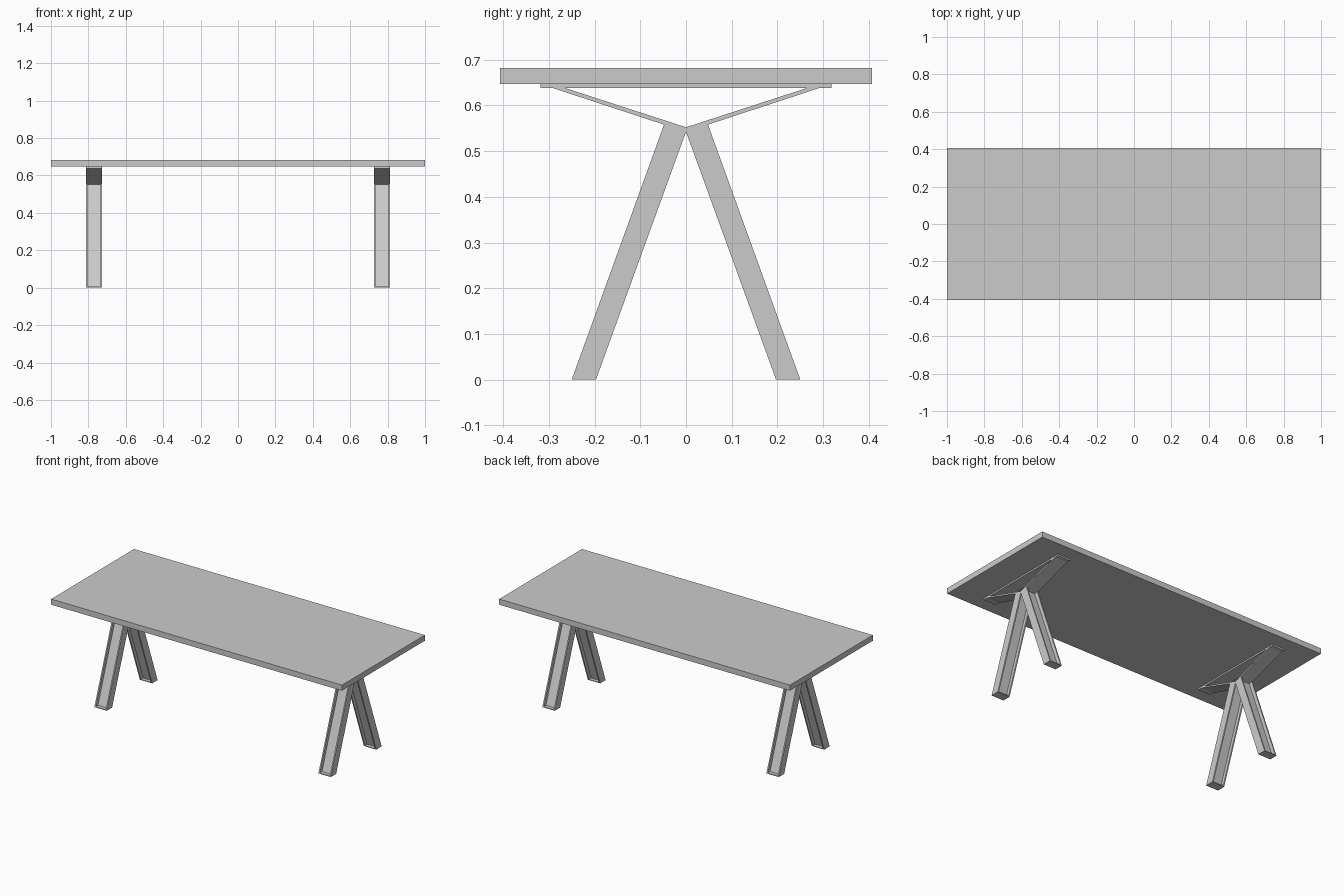
import bpy
import bmesh

cube = bpy.data.objects.get("Cube")
if cube:
    bpy.data.objects.remove(cube)

grey = bpy.data.materials.new("light_grey")
grey.use_nodes = True
colour = (0.6, 0.6, 0.6, 1)
grey.diffuse_color = colour
grey.node_tree.nodes["Principled BSDF"].inputs["Base Color"].default_value = colour


def prism(name, profile, x0, x1, mirror=(False, False)):
    """Extrude a (y, z) profile along x, optionally mirrored in x and y."""
    bm = bmesh.new()
    face = bm.faces.new([bm.verts.new((x0, y, z)) for y, z in profile])
    ext = bmesh.ops.extrude_face_region(bm, geom=[face])
    verts = [v for v in ext["geom"] if isinstance(v, bmesh.types.BMVert)]
    bmesh.ops.translate(bm, verts=verts, vec=(x1 - x0, 0, 0))
    bmesh.ops.recalc_face_normals(bm, faces=bm.faces)
    mesh = bpy.data.meshes.new(name)
    bm.to_mesh(mesh)
    bm.free()
    mesh.materials.append(grey)
    obj = bpy.data.objects.new(name, mesh)
    bpy.context.collection.objects.link(obj)
    if any(mirror):
        mod = obj.modifiers.new("Mirror", "MIRROR")
        mod.use_axis = (mirror[0], mirror[1], False)
        mod.use_mirror_merge = False
    return obj


def rect(y0, y1, z0, z1):
    return [(y0, z0), (y1, z0), (y1, z1), (y0, z1)]


X0, X1 = 0.728, 0.813      # extent of each trestle
WALL = 0.008               # flange thickness
FOOT = 0.005               # foot plate thickness

# Leg outline, outer edge and inner edge from floor to fork
outer = ((-0.25, 0), (-0.048, 0.558))
inner = ((-0.197, 0), (0, 0.542))


def leg_profile(t0, t1, h0=0.0, h1=1.0):
    """Part of the leg: t runs across the thickness, h along the length."""
    def point(t, h):
        a = [p + (q - p) * h for p, q in zip(*outer)]
        b = [p + (q - p) * h for p, q in zip(*inner)]
        return tuple(p + (q - p) * t for p, q in zip(a, b))
    return [point(t0, h0), point(t1, h0), point(t1, h1), point(t0, h1)]


both = (True, True)

# Table top
prism("table_top", rect(-0.407, 0.407, 0.647, 0.682), -1, 1)

# H-section legs: two flanges, a central web and a foot plate
prism("leg_inner_flange", leg_profile(0, 1), X0, X0 + WALL, both)
prism("leg_outer_flange", leg_profile(0, 1), X1 - WALL, X1, both)
prism("leg_web", leg_profile(0.42, 0.58), X0 + WALL, X1 - WALL, both)
prism("foot_plate", leg_profile(0, 1, 0, FOOT / 0.55), X0 + WALL, X1 - WALL, both)

# Sloping flat arms from the fork to the mounting plate
prism("support_arm", [(0, 0.542), (0, 0.552), (-0.265, 0.638), (-0.292, 0.638)],
      X0, X1, both)

# Mounting plate under the top
prism("mounting_plate", rect(-0.318, 0.318, 0.638, 0.647), X0, X1, (True, False))
